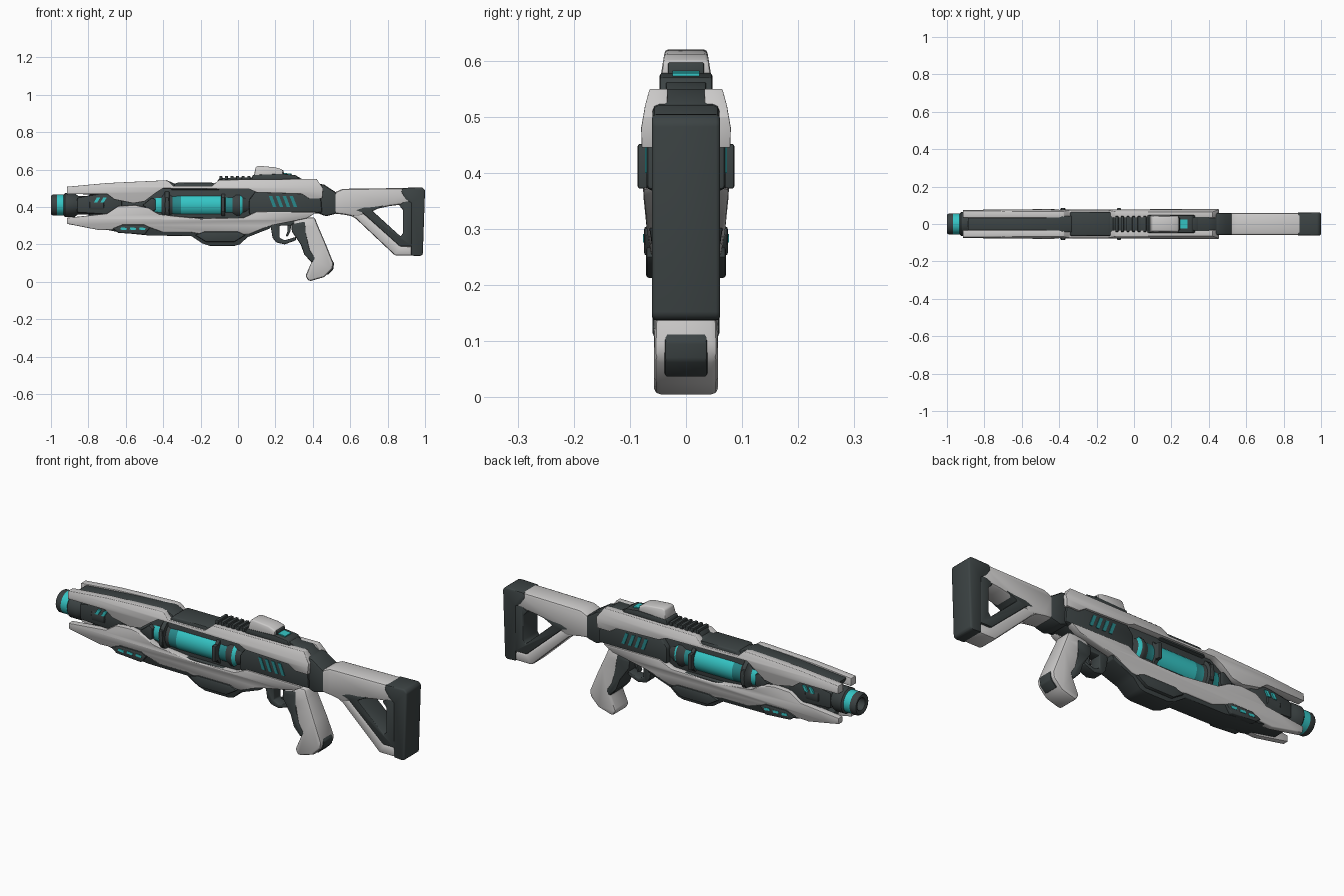
import bpy, bmesh, math
from mathutils import Vector


def material(name, rgb):
    m = bpy.data.materials.new(name)
    m.diffuse_color = (*rgb, 1)
    return m


L = material("light_grey", (0.60, 0.59, 0.585))
D = material("dark_grey", (0.045, 0.056, 0.057))
C = material("cyan", (0.035, 0.56, 0.56))
T = material("deep_teal", (0.022, 0.25, 0.26))
AXIS = 0.41  # height of the barrel line

# half width of the body by height
WIDTH = [(0, .055), (.2, .056), (.25, .062), (.3, .07), (.36, .076), (.48, .08), (.52, .073), (.56, .062)]


def body(x, z):
    w = WIDTH[0][1] if z < 0 else WIDTH[-1][1]
    for (z0, w0), (z1, w1) in zip(WIDTH, WIDTH[1:]):
        if z0 <= z <= z1:
            w = w0 + (w1 - w0) * (z - z0) / (z1 - z0)
    return w * (1 - 0.15 * max(0, -0.5 - x))


def finish(name, bm, mats):
    bmesh.ops.recalc_face_normals(bm, faces=bm.faces)
    for f in bm.faces:
        f.smooth = True
    for e in bm.edges:
        e.smooth = len(e.link_faces) == 2 and e.calc_face_angle(0) < math.radians(40)
    me = bpy.data.meshes.new(name)
    bm.to_mesh(me)
    bm.free()
    for m in mats:
        me.materials.append(m)
    ob = bpy.data.objects.new(name, me)
    bpy.context.collection.objects.link(ob)
    return ob


def part(name, pts, mat, w, y0=0.0, bevel=0.008):
    """Side profile (x, z) extruded to half width w; y0 > 0 makes a mirrored pair of plates."""
    wf = w if callable(w) else (lambda x, z: w)
    bm = bmesh.new()
    inner = 0.0 if y0 else -1.0
    face = bm.faces.new([bm.verts.new((x, inner, z)) for x, z in pts])
    ext = bmesh.ops.extrude_face_region(bm, geom=[face])
    for v in ext["geom"]:
        if isinstance(v, bmesh.types.BMVert):
            v.co.y = 1.0
    if callable(w):
        for z in (.25, .3, .36, .48, .52):
            bmesh.ops.bisect_plane(bm, geom=bm.verts[:] + bm.edges[:] + bm.faces[:],
                                   plane_co=(0, 0, z), plane_no=(0, 0, 1))
    for v in bm.verts:
        v.co.y = y0 + v.co.y * (wf(v.co.x, v.co.z) - y0)
    bmesh.ops.recalc_face_normals(bm, faces=bm.faces)
    if bevel:
        sharp = [e for e in bm.edges if e.calc_face_angle(0) > math.radians(35)]
        bmesh.ops.bevel(bm, geom=sharp, offset=bevel, segments=2, profile=0.5,
                        affect='EDGES', clamp_overlap=True)
    ob = finish(name, bm, [mat])
    if y0:
        mod = ob.modifiers.new("mirror", 'MIRROR')
        mod.use_axis = (False, True, False)
        mod.use_mirror_merge = False
    return ob


def lathe(name, rows, n=28):
    """Rows of (x, radius, material of the band that starts here), turned about the barrel line."""
    mats = [D, L, C, T]
    bm = bmesh.new()
    rings = [[bm.verts.new((x, r * math.cos(2 * math.pi * i / n), AXIS + r * math.sin(2 * math.pi * i / n)))
              for i in range(n)] for x, r, _ in rows]
    for k in range(len(rows) - 1):
        for i in range(n):
            j = (i + 1) % n
            f = bm.faces.new((rings[k][i], rings[k][j], rings[k + 1][j], rings[k + 1][i]))
            f.material_index = mats.index(rows[k][2])
    bm.faces.new(rings[0])
    bm.faces.new(rings[-1])
    return finish(name, bm, mats)


# dark inner body and spine
part("inner_body", [(-.87, .47), (-.89, .505), (-.6, .53), (-.38, .543), (-.34, .525), (-.13, .525), (-.09, .545),
                    (.4, .55), (.46, .51), (.46, .37), (.2, .34), (.1, .27), (-.55, .28), (-.8, .32),
                    (-.8, .36), (-.66, .38), (-.66, .46)], D, .044)
part("spine_cover", [(-.36, .49), (-.33, .53), (-.14, .53), (-.1, .515), (-.1, .49)], D, .064)
part("receiver_core", [(.06, .36), (.06, .44), (.1, .49), (.44, .49), (.45, .37)], D, .07)

# light shells on both sides
part("upper_shell", [(-.915, .468), (-.915, .508), (-.7, .528), (-.4, .542), (-.375, .54), (-.345, .512),
                     (-.14, .512), (-.1, .545), (.42, .55), (.455, .50), (.45, .445), (.38, .445), (.34, .47),
                     (.1, .478), (.06, .495), (-.4, .5), (-.44, .475), (-.5, .43), (-.56, .42),
                     (-.66, .44), (-.7, .47)], L, body, .033)
part("lower_shell", [(-.915, .31), (-.915, .342), (-.70, .365), (-.64, .405), (-.55, .41), (-.48, .395),
                     (-.42, .36), (-.2, .338), (.03, .343), (.1, .375), (.42, .372), (.37, .34), (.3, .325),
                     (.17, .30), (.06, .255), (-.14, .245), (-.25, .265), (-.4, .265), (-.47, .29),
                     (-.74, .276)], L, body, .035)

# dark underside with the bulge, and its side trims
part("underside", [(-.84, .325), (-.84, .305), (-.62, .262), (-.47, .247), (-.25, .245), (-.19, .205),
                   (-.15, .192), (-.02, .192), (.01, .2), (.05, .238), (.17, .285), (.2, .34), (-.6, .345)],
     D, lambda x, z: body(x, z) * .93)
part("bulge_guard", [(-.23, .25), (-.17, .213), (-.02, .213), (.04, .25), (.0, .268), (-.18, .268)],
     D, .071, .04, .005)
part("foregrip_trim", [(-.67, .285), (-.64, .262), (-.5, .252), (-.47, .29), (-.5, .305), (-.62, .305)],
     D, .0745, .04, .005)
for i in range(3):
    x = -.63 + .05 * i
    part(f"foregrip_light_{i + 1}", [(x, .279), (x + .032, .276), (x + .036, .288), (x + .004, .291)],
         C, .0765, .06, 0)

# barrel and muzzle
lathe("barrel", [(-.9, .05, D), (-.8, .05, D), (-.79, .06, D), (-.72, .06, D), (-.71, .05, D), (-.4, .05, D)])
lathe("muzzle", [(-.9, .03, D), (-.995, .032, D), (-1.0, .04, D), (-1.0, .05, D), (-.99, .056, D),
                 (-.968, .056, C), (-.932, .056, D), (-.925, .064, D), (-.875, .064, D), (-.855, .05, D),
                 (-.8, .05, D)])
part("barrel_shroud", [(-.86, .37), (-.86, .45), (-.72, .475), (-.62, .46), (-.62, .385), (-.7, .36)], D, .055)
for i in range(2):
    x = -.77 + .035 * i
    part(f"barrel_light_{i + 1}", [(x, .425), (x + .018, .425), (x + .034, .452), (x + .016, .452)],
         C, .063, .05, 0)

# energy cell with end rings
lathe("energy_cell", [(-.53, .02, D), (-.48, .05, D), (-.455, .056, C), (-.41, .06, D), (-.395, .075, D),
                      (-.39, .086, D), (-.368, .086, D), (-.365, .07, D), (-.35, .064, T), (-.306, .066, C),
                      (-.09, .066, D), (-.088, .074, D), (-.07, .074, D), (-.068, .06, T), (-.03, .06, D),
                      (-.01, .07, D), (.01, .07, C), (.025, .06, D), (.06, .05, D), (.1, .03, D)])
for i, x in enumerate((-.39, -.09)):
    part(f"cell_clamp_{i + 1}", [(x, .372), (x + .02, .372), (x + .02, .452), (x, .452)], D, .086, .05, .004)
part("cell_nose", [(-.51, .41), (-.46, .45), (-.44, .44), (-.44, .385), (-.46, .375)], D, .068, .04, .004)

# slanted vents on the receiver
for i in range(4):
    x = .165 + .037 * i
    part(f"vent_{i + 1}", [(x, .458), (x + .018, .458), (x + .04, .4), (x + .022, .4)], T, .073, .06, 0)

# rail ribs and sight
part("rail", [(-.12, .52), (-.1, .555), (.32, .562), (.36, .54), (.36, .52)], D, .036, bevel=.004)
for i in range(6):
    x = -.1 + .03 * i
    part(f"rail_rib_{i + 1}", [(x, .545), (x, .566), (x + .016, .566), (x + .016, .545)], D, .042, bevel=.003)
part("sight_base", [(.07, .545), (.08, .572), (.24, .578), (.31, .57), (.33, .545)], D, .047, bevel=.005)
part("sight_housing", [(.085, .567), (.095, .615), (.11, .62), (.2, .612), (.238, .6), (.24, .573)], L,
     lambda x, z: .046 - .16 * max(0, z - .567), bevel=.006)
part("sight_window", [(.205, .58), (.205, .603), (.243, .596), (.246, .574)], D, .032, bevel=.003)
part("sight_screen", [(.245, .57), (.245, .582), (.285, .578), (.285, .568)], C, .024, bevel=0)

# rear collar
part("rear_collar", [(.42, .37), (.42, .525), (.46, .52), (.49, .5), (.53, .475), (.53, .365), (.47, .35)],
     D, .06, bevel=.012)

# stock
part("stock_bar", [(.51, .365), (.51, .475), (.56, .497), (.93, .502), (.93, .42), (.81, .405), (.72, .385),
                   (.64, .345), (.56, .36)], L, .059, bevel=.014)
part("stock_strut", [(.58, .365), (.66, .375), (.87, .19), (.94, .19), (.94, .14), (.84, .14), (.63, .338)],
     L, .055, bevel=.01)
part("stock_lining", [(.62, .382), (.67, .40), (.75, .405), (.79, .412), (.72, .378), (.87, .242), (.882, .26),
                      (.882, .385), (.86, .41), (.89, .43), (.93, .43), (.93, .19), (.865, .19), (.67, .365)],
     D, .0595, bevel=.005)
part("butt_pad", [(.87, .48), (.88, .502), (.985, .505), (1.0, .49), (.988, .145), (.975, .137), (.925, .14),
                  (.925, .42), (.895, .44)], D, .061, bevel=.014)

# grip
part("grip", [(.29, .30), (.31, .345), (.41, .345), (.425, .305), (.47, .20), (.51, .10), (.505, .07),
              (.46, .025), (.38, .002), (.36, .03), (.395, .11), (.36, .15), (.34, .21)], L,
     lambda x, z: .057 - .07 * max(0, z - .15), bevel=.016)
part("grip_front", [(.285, .31), (.36, .325), (.365, .25), (.385, .17), (.415, .125), (.395, .102), (.355, .145),
                    (.335, .2), (.288, .268)], D, lambda x, z: .0595 - .07 * max(0, z - .15), bevel=.008)
part("grip_back", [(.49, .105), (.496, .125), (.514, .10), (.509, .066), (.478, .035), (.47, .045), (.49, .075)],
     D, .038, bevel=.005)

# trigger and guard
part("trigger_guard", [(.17, .32), (.185, .235), (.205, .21), (.25, .2), (.31, .222), (.31, .24), (.25, .222),
                       (.222, .235), (.222, .30), (.32, .30), (.32, .335)], D, .03, bevel=.005)
part("trigger", [(.265, .305), (.285, .305), (.28, .27), (.265, .242), (.255, .245), (.265, .27)],
     D, .014, bevel=.003)
